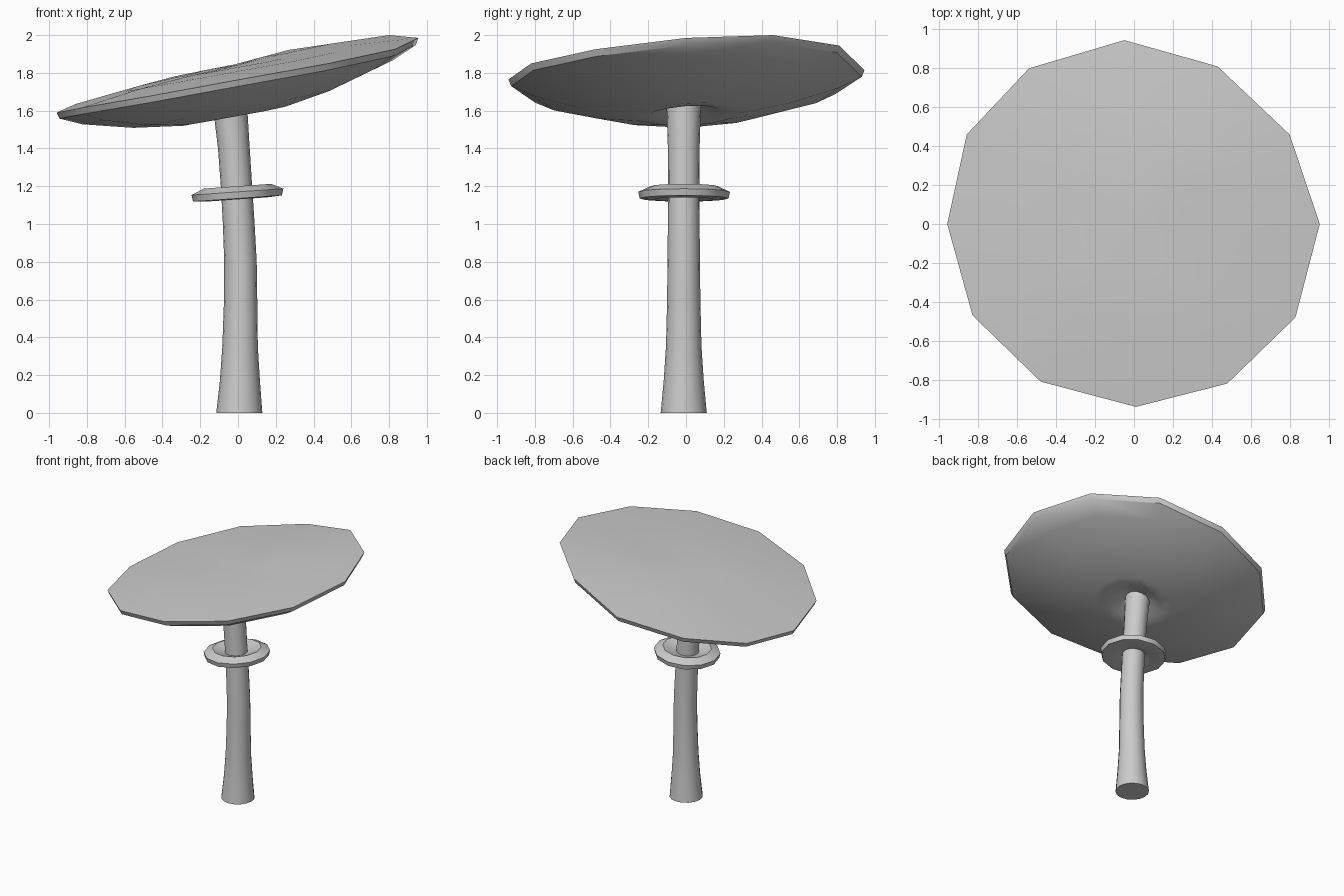
import bpy, bmesh
from math import cos, sin, pi, radians
from mathutils import Vector

if "Cube" in bpy.data.objects:
    bpy.data.objects.remove(bpy.data.objects["Cube"], do_unlink=True)

SIDES = 12
grey = bpy.data.materials.new("plain grey")
grey.use_nodes = True
COLOUR = (0.6, 0.6, 0.6, 1)
grey.diffuse_color = COLOUR
grey.node_tree.nodes["Principled BSDF"].inputs["Base Color"].default_value = COLOUR


def loft(name, rings, start=None, end=None, closed=False, angle=30):
    """Skin a list of rings; each end is capped by a point, a flat face or nothing."""
    bm = bmesh.new()
    loops = [[bm.verts.new(p) for p in ring] for ring in rings]
    pairs = list(zip(loops, loops[1:])) + ([(loops[-1], loops[0])] if closed else [])
    for a, b in pairs:
        for i in range(len(a)):
            j = (i + 1) % len(a)
            bm.faces.new((a[i], a[j], b[j], b[i]))
    for loop, tip in ((loops[0], start), (loops[-1], end)):
        if closed:
            break
        if tip is None:
            bm.faces.new(loop)
        else:
            apex = bm.verts.new(tip)
            for i in range(len(loop)):
                bm.faces.new((loop[i], loop[(i + 1) % len(loop)], apex))
    bmesh.ops.recalc_face_normals(bm, faces=bm.faces)
    mesh = bpy.data.meshes.new(name)
    bm.to_mesh(mesh)
    bm.free()
    mesh.materials.append(grey)
    obj = bpy.data.objects.new(name, mesh)
    bpy.context.collection.objects.link(obj)
    bpy.ops.object.select_all(action="DESELECT")
    obj.select_set(True)
    bpy.context.view_layer.objects.active = obj
    bpy.ops.object.shade_smooth_by_angle(angle=radians(angle))
    return obj


def circle(radius, centre, slope=0.0, sides=SIDES):
    ring = []
    for i in range(sides):
        a = 2 * pi * i / sides
        x, y = radius * cos(a), radius * sin(a)
        ring.append(Vector(centre) + Vector((x, y, slope * x)))
    return ring


# Stem: gently bent, flared at the foot (x centre, height, radius)
stem_profile = [(0.007, 0, 0.122), (0.01, 0.17, 0.106), (0.011, 0.35, 0.094),
                (0.014, 0.6, 0.088), (0.013, 0.8, 0.086), (0.004, 1.0, 0.084),
                (-0.008, 1.2, 0.083), (-0.022, 1.4, 0.084), (-0.04, 1.6, 0.09),
                (-0.046, 1.68, 0.092)]
loft("stem", [circle(r, (x, -0.012, z), sides=16) for x, z, r in stem_profile])

# Collar: tilted ring round the stem (radius, height)
collar_profile = [(0.075, 1.165), (0.178, 1.2), (0.243, 1.17),
                  (0.235, 1.135), (0.16, 1.13), (0.075, 1.155)]
loft("collar", [circle(r, (-0.003, -0.01, z), 0.07) for r, z in collar_profile],
     closed=True)

# Cap: uneven tilted rim, shallow dome above and a bowl below
rim = [Vector(p) for p in (
    (0.955, 0, 1.985), (0.8, 0.46, 2.0), (0.43, 0.81, 1.945), (-0.05, 0.945, 1.815),
    (-0.54, 0.8, 1.72), (-0.86, 0.46, 1.635), (-0.96, 0, 1.59), (-0.83, -0.47, 1.615),
    (-0.48, -0.81, 1.675), (0.01, -0.94, 1.765), (0.48, -0.82, 1.85),
    (0.83, -0.48, 1.925))]
hub = Vector((0, 0, 1.79))


def cap_ring(scale, rise):
    return [hub.lerp(p, scale) + Vector((0, 0, rise)) for p in rim]


cap_profile = [(0.3, 0.048), (0.62, 0.035), (1, 0), (0.985, -0.035), (0.86, -0.09),
               (0.58, -0.165), (0.3, -0.21), (0.2, -0.205), (0.1, -0.16)]
loft("cap", [cap_ring(s, h) for s, h in cap_profile],
     start=hub + Vector((0, 0, 0.052)), end=hub + Vector((0, 0, -0.14)), angle=35)
